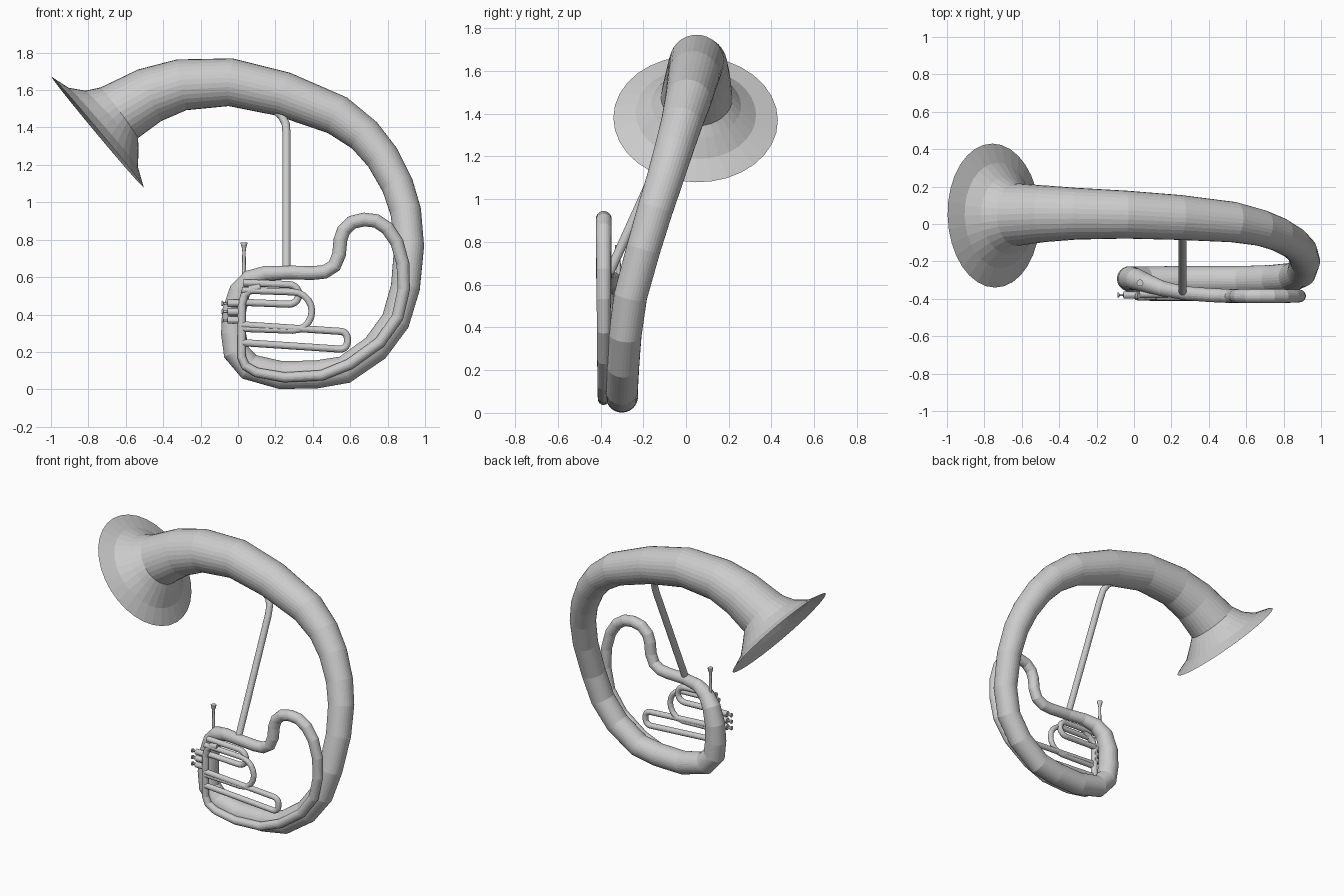
import bpy, bmesh, math
from mathutils import Vector


def sweep(name, pts, sides=24, cap_start=True, cap_end=True):
    """Tapered round tube through (x, y, z, radius) points."""
    P = [Vector(p[:3]) for p in pts]
    n = len(P)
    bm = bmesh.new()
    rings, u = [], None
    for i, p in enumerate(P):
        a = (p - P[i - 1]).normalized() if i else Vector()
        b = (P[i + 1] - p).normalized() if i < n - 1 else Vector()
        t = (a + b).normalized()
        if u is None:
            u = t.cross(Vector((0, 1, 0)))
            if u.length < 0.1:
                u = t.cross(Vector((1, 0, 0)))
        u = (u - t * u.dot(t)).normalized()
        v = t.cross(u)
        rings.append([bm.verts.new(p + pts[i][3] * (u * math.cos(k * math.tau / sides)
                      + v * math.sin(k * math.tau / sides))) for k in range(sides)])
    for r, s in zip(rings, rings[1:]):
        for k in range(sides):
            j = (k + 1) % sides
            bm.faces.new((r[k], r[j], s[j], s[k]))
    if cap_start:
        bm.faces.new(rings[0][::-1])
    if cap_end:
        bm.faces.new(rings[-1])
    me = bpy.data.meshes.new(name)
    bm.to_mesh(me)
    bm.free()
    ob = bpy.data.objects.new(name, me)
    bpy.context.collection.objects.link(ob)
    return ob


def u_loop(name, y, r, x0, z_top, z_bot, x1, drop=0.0, corner=None):
    """Valve loop: out along the top, round the right end, back along the bottom."""
    h = (z_top - z_bot) / 2
    c = corner or h
    pts = [(x0, y, z_top, r)]
    for cz, a0 in ((z_top - c, 90), (z_bot + c, 0)):
        for k in range(6):
            a = math.radians(a0 - 18 * k)
            p = (x1 - c + c * math.cos(a), y, cz - drop + c * math.sin(a), r)
            if (Vector(p[:3]) - Vector(pts[-1][:3])).length > 1e-4:
                pts.append(p)
    pts.append((x0, y, z_bot, r))
    return sweep(name, pts, 16)


# flared bell and large body tube, tapering round to the narrow tubing
body = [(-.75, .045, 1.375, .385), (-.72, .046, 1.40, .282), (-.674, .048, 1.442, .21),
        (-.634, .05, 1.479, .168), (-.473, .055, 1.572, .151), (-.302, .055, 1.628, .138),
        (-.04, .05, 1.642, .128), (.243, .035, 1.578, .12), (.532, .01, 1.465, .108),
        (.676, -.02, 1.358, .097), (.773, -.055, 1.24, .091), (.853, -.10, 1.09, .086),
        (.897, -.145, .95, .083), (.915, -.20, .765, .08), (.895, -.26, .545, .078),
        (.842, -.285, .365, .077), (.735, -.295, .22, .076), (.57, -.30, .105, .075),
        (.42, -.30, .08, .075), (.23, -.30, .076, .075), (.06, -.30, .12, .073),
        (-.01, -.297, .20, .07), (-.024, -.293, .30, .067), (-.02, -.29, .42, .064),
        (.01, -.295, .525, .058), (.065, -.315, .59, .05), (.15, -.345, .62, .041),
        (.27, -.37, .625, .036)]
sweep("bell_and_body", body, 32, cap_start=False)

# narrow lead tube: S-bend, hump, then around beside the body to the valves
lead = [(.25, -.368, .625), (.40, -.38, .622), (.463, -.383, .628), (.515, -.385, .66),
        (.54, -.385, .72), (.548, -.385, .80), (.565, -.385, .85), (.61, -.385, .893),
        (.675, -.385, .908), (.74, -.385, .9), (.80, -.385, .86), (.85, -.385, .785),
        (.882, -.385, .67), (.886, -.385, .535), (.853, -.385, .385), (.757, -.385, .25),
        (.595, -.385, .134), (.447, -.385, .075), (.25, -.385, .064), (.10, -.385, .09),
        (.04, -.385, .125), (.02, -.385, .17), (.02, -.385, .30), (.02, -.385, .45),
        (.035, -.385, .505), (.07, -.385, .535), (.12, -.385, .545)]
sweep("lead_tube", [(*p, .037 - .015 * max(0, i - 10) / 12 if i < 22 else .022)
                    for i, p in enumerate(lead)], 20)

# valve loops
u_loop("valve_loop_upper", -.375, .019, .03, .57, .465, .325, drop=.01)
u_loop("valve_loop_middle", -.39, .018, .02, .53, .325, .395, drop=.01)
u_loop("valve_loop_lower", -.39, .019, .02, .345, .25, .585, drop=.035, corner=.038)

# three valves with stem and finger button
for i, z in enumerate((.46, .415, .37)):
    sweep(f"valve_{i + 1}", [(x, -.38, z, r) for x, r in
          ((-.088, .013), (-.08, .014), (-.078, .006), (-.058, .006),
           (-.056, .019), (.03, .019))], 14)

# brace between lead tube and the upper body
sweep("brace", [(.26, -.37, .63, .022), (.26, -.04, 1.36, .022), (.255, -.015, 1.42, .022),
                (.235, 0, 1.46, .022), (.19, .015, 1.50, .022)], 16)

# mouthpiece with hollow cup
sweep("mouthpiece", [(.032, -.315, z, r) for z, r in
      ((.53, .012), (.68, .01), (.735, .009), (.755, .011), (.772, .017),
       (.785, .018), (.7855, .013), (.765, .006))], 16)
